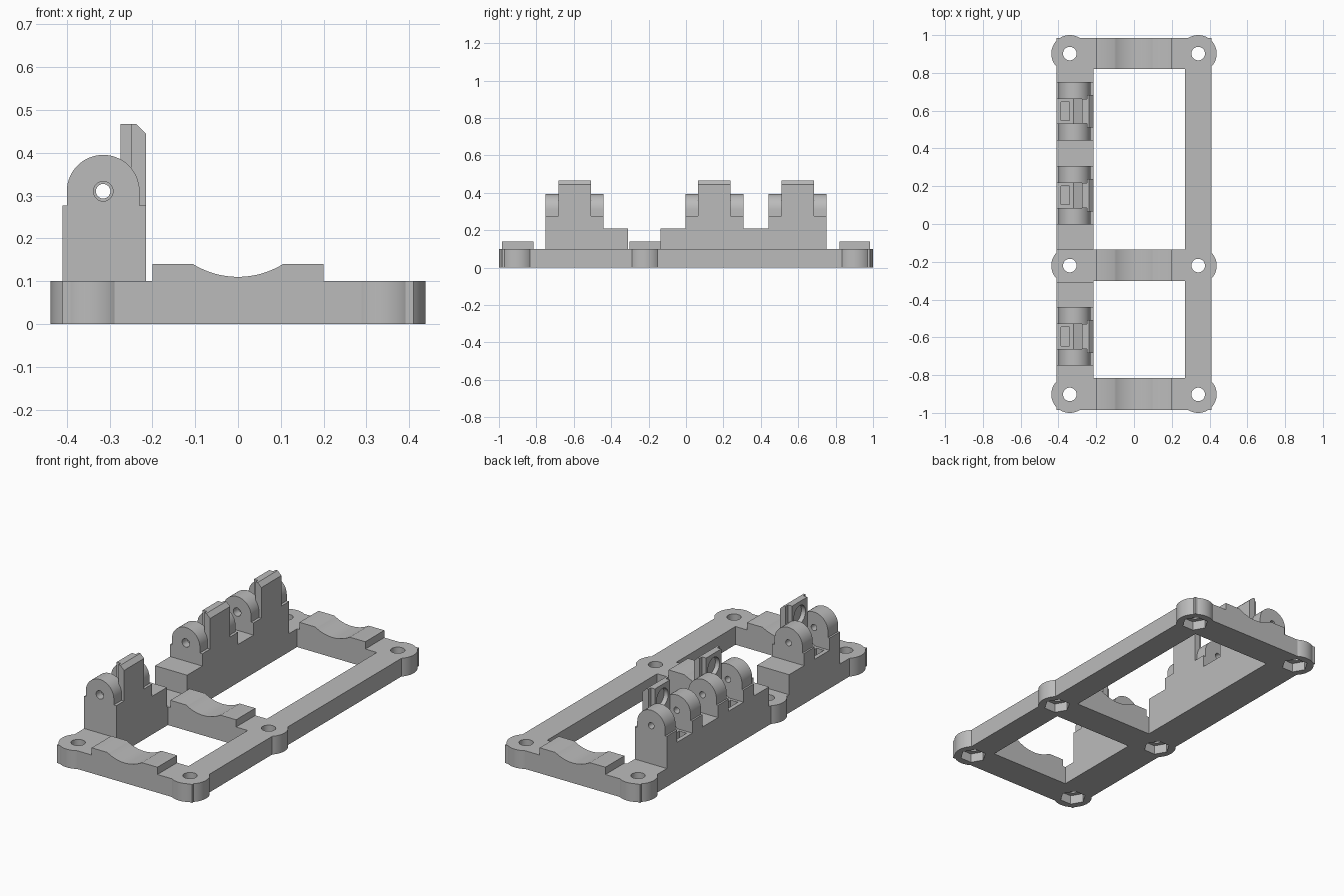
import bpy, bmesh
from math import sin, cos, pi, radians, asin

if "Cube" in bpy.data.objects:
    bpy.data.objects.remove(bpy.data.objects["Cube"])

grey = bpy.data.materials.new("grey plastic")
grey.use_nodes = True
GREY = (0.5, 0.5, 0.5, 1)
grey.diffuse_color = GREY
grey.node_tree.nodes["Principled BSDF"].inputs["Base Color"].default_value = GREY


def prism(name, pts, lo, hi, axis):
    """Extrude a 2D profile along an axis: x takes (y,z), y takes (x,z), z takes (x,y)."""
    place = {"x": lambda a, b, d: (d, a, b),
             "y": lambda a, b, d: (a, d, b),
             "z": lambda a, b, d: (a, b, d)}[axis]
    bm = bmesh.new()
    low = [bm.verts.new(place(a, b, lo)) for a, b in pts]
    high = [bm.verts.new(place(a, b, hi)) for a, b in pts]
    bm.faces.new(low)
    bm.faces.new(high)
    n = len(pts)
    for i in range(n):
        j = (i + 1) % n
        bm.faces.new((low[i], low[j], high[j], high[i]))
    bmesh.ops.recalc_face_normals(bm, faces=bm.faces)
    mesh = bpy.data.meshes.new(name)
    bm.to_mesh(mesh)
    bm.free()
    mesh.materials.append(grey)
    ob = bpy.data.objects.new(name, mesh)
    bpy.context.scene.collection.objects.link(ob)
    return ob


def box(name, x0, x1, y0, y1, z0, z1):
    return prism(name, [(x0, y0), (x1, y0), (x1, y1), (x0, y1)], z0, z1, "z")


def arc(cx, cy, r, start, end, steps):
    return [(cx + r * cos(start + (end - start) * i / steps),
             cy + r * sin(start + (end - start) * i / steps)) for i in range(steps + 1)]


def circle(cx, cy, r, n=40):
    return arc(cx, cy, r, 0, 2 * pi, n)[:-1]


def activate(ob):
    bpy.ops.object.select_all(action="DESELECT")
    ob.select_set(True)
    bpy.context.view_layer.objects.active = ob


def combine(ob, tool, operation="DIFFERENCE"):
    """Apply a boolean and discard the tool object."""
    tool.hide_render = True
    mod = ob.modifiers.new("bool", "BOOLEAN")
    mod.operation = operation
    mod.solver = "EXACT"
    mod.object = tool
    activate(ob)
    bpy.ops.object.modifier_apply(modifier=mod.name)
    bpy.data.objects.remove(tool)


def smooth(ob):
    activate(ob)
    bpy.ops.object.shade_smooth_by_angle(angle=radians(30))


INNER, OUTER = -0.215, -0.41     # the two sides of the tall rail

# Flat frame with six screw bosses, two openings, screw holes and nut pockets
frame = box("base_frame", -0.41, 0.41, -0.985, 0.985, 0, 0.1)
bosses = [(sx * 0.34, y) for sx in (-1, 1) for y in (-0.902, -0.22, 0.902)]
for x, y in bosses:
    combine(frame, prism("boss", circle(x, y, 0.098, 48), 0, 0.1, "z"), "UNION")
for y0, y1 in ((-0.815, -0.302), (-0.135, 0.82)):
    combine(frame, box("opening", INNER, 0.27, y0, y1, -0.1, 0.2))
for x, y in bosses:
    combine(frame, prism("screw_hole", circle(x, y, 0.036, 32), -0.1, 0.2, "z"))
    combine(frame, prism("nut_pocket", circle(x, y, 0.068, 6), -0.1, 0.05, "z"))
smooth(frame)

# Raised cradles with a shallow round dip on each cross bar
dip_r = 0.2
half = asin(0.105 / dip_r)
dip = arc(0, 0.11 + dip_r, dip_r, -pi / 2 + half, -pi / 2 - half, 20)
cradle_profile = [(-0.2, 0.1), (0.2, 0.1), (0.2, 0.14)] + dip + [(-0.2, 0.14)]
for name, y0, y1 in (("front_cradle", -0.985, -0.815),
                     ("middle_cradle", -0.302, -0.135),
                     ("back_cradle", 0.82, 0.985)):
    smooth(prism(name, cradle_profile, y0, y1, "y"))

# Low rail pieces beside the towers
for name, y0, y1 in (("front_rail", -0.44, -0.31),
                     ("middle_rail", -0.135, -0.002),
                     ("back_rail", 0.307, 0.442)):
    box(name, OUTER, INNER, y0, y1, 0.1, 0.21)

# Hinge towers: two rounded ears, a slot between them and an upright catch
PIN_X, PIN_Z = -0.315, 0.31
tower_profile = ([(OUTER, 0.1), (INNER, 0.1), (INNER, 0.277), (PIN_X + 0.085, 0.277)]
                 + arc(PIN_X, PIN_Z, 0.085, 0, pi, 28)
                 + [(PIN_X - 0.085, 0.277), (OUTER, 0.277)])
slot_profile = [(-0.5, 0.21), (-0.32, 0.21), (-0.275, 0.25), (-0.275, 0.5), (-0.5, 0.5)]
plate_profile = [(-0.25, 0.2), (INNER, 0.2), (INNER, 0.445), (-0.238, 0.467), (-0.25, 0.467)]


def tower(name, y):
    ob = prism(name, tower_profile, y - 0.155, y + 0.155, "y")
    combine(ob, prism("slot", slot_profile, y - 0.066, y + 0.066, "y"))
    combine(ob, box("spring_pocket", -0.387, -0.342, y - 0.05, y + 0.05, 0.15, 0.3))
    combine(ob, prism("pin_hole", circle(PIN_X, PIN_Z, 0.017, 24), y - 0.3, y + 0.3, "y"))
    combine(ob, prism("pin_head", circle(PIN_X, PIN_Z, 0.023, 24), y - 0.3, y - 0.11, "y"))
    combine(ob, prism("catch_plate", plate_profile, y - 0.087, y + 0.087, "y"), "UNION")
    combine(ob, box("catch_pad", -0.275, -0.245, y - 0.066, y + 0.066, 0.24, 0.467), "UNION")
    combine(ob, prism("catch_recess", circle(y, 0.395, 0.05), -0.3, -0.25, "x"))
    smooth(ob)


tower("front_tower", -0.595)
tower("middle_tower", 0.152)
tower("back_tower", 0.597)
